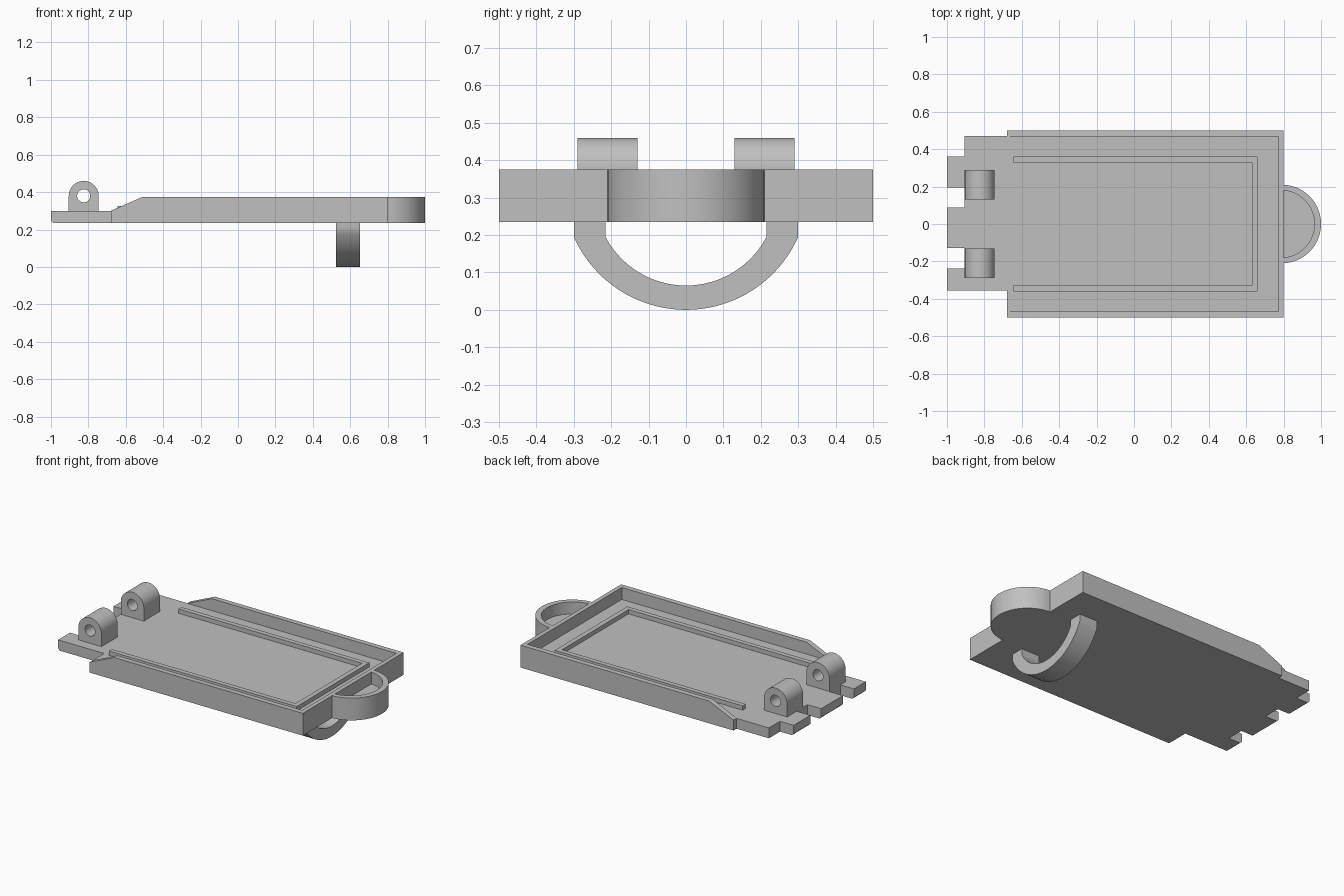
import bpy, bmesh, math

if "Cube" in bpy.data.objects:
    bpy.data.objects.remove(bpy.data.objects["Cube"])

grey = bpy.data.materials.new("plain grey")
grey.diffuse_color = (0.53, 0.53, 0.53, 1)
grey.use_nodes = True
grey.node_tree.nodes["Principled BSDF"].inputs["Base Color"].default_value = grey.diffuse_color

BOTTOM, FLOOR, RIM = 0.235, 0.30, 0.375


def finish(name, bm):
    bmesh.ops.recalc_face_normals(bm, faces=bm.faces)
    mesh = bpy.data.meshes.new(name)
    bm.to_mesh(mesh)
    bm.free()
    obj = bpy.data.objects.new(name, mesh)
    bpy.context.collection.objects.link(obj)
    mesh.materials.append(grey)
    bpy.ops.object.select_all(action='DESELECT')
    obj.select_set(True)
    bpy.context.view_layer.objects.active = obj
    bpy.ops.object.shade_smooth_by_angle(angle=math.radians(30))
    return obj


def place(p, axis, d):
    """Put a 2D point in space: the profile lies across the given axis."""
    a, b = p
    return {'x': (d, a, b), 'y': (a, d, b), 'z': (a, b, d)}[axis]


def prism(name, pts, axis, lo, hi, edit=None):
    bm = bmesh.new()
    face = bm.faces.new([bm.verts.new(place(p, axis, lo)) for p in pts])
    res = bmesh.ops.extrude_face_region(bm, geom=[face], use_keep_orig=True)
    shift = [h - l for h, l in zip(place((0, 0), axis, hi), place((0, 0), axis, lo))]
    bmesh.ops.translate(bm, vec=shift,
                        verts=[v for v in res['geom'] if isinstance(v, bmesh.types.BMVert)])
    bmesh.ops.recalc_face_normals(bm, faces=bm.faces)
    if edit:
        edit(bm)
    return finish(name, bm)


def tube(name, outer, inner, axis, lo, hi):
    """Solid between two closed loops with equal point counts."""
    bm = bmesh.new()
    loops = [[bm.verts.new(place(p, axis, d)) for p in pts]
             for pts, d in ((outer, lo), (outer, hi), (inner, hi), (inner, lo))]
    n = len(outer)
    for k in range(4):
        a, b = loops[k], loops[(k + 1) % 4]
        for i in range(n):
            j = (i + 1) % n
            bm.faces.new((a[i], a[j], b[j], b[i]))
    return finish(name, bm)


def arc(cx, cy, r, a0, a1, n):
    return [(cx + r * math.cos(math.radians(a0 + (a1 - a0) * i / n)),
             cy + r * math.sin(math.radians(a0 + (a1 - a0) * i / n))) for i in range(n + 1)]


# Base plate with hinge tabs at the left and a rounded lip at the right
lip = arc(0.79, 0, 0.21, -87.27, 87.27, 40)
tabs = [(-0.68, 0.5), (-0.68, 0.47), (-0.905, 0.47), (-0.905, 0.36), (-1, 0.36),
        (-1, 0.195), (-0.905, 0.195), (-0.905, 0.087), (-1, 0.087), (-1, -0.128),
        (-0.905, -0.128), (-0.905, -0.238), (-1, -0.238), (-1, -0.356),
        (-0.68, -0.356), (-0.68, -0.5)]


def chamfer_tabs(bm):
    edges = [e for e in bm.edges
             if all(v.co.x < -0.99 and v.co.z < BOTTOM + 0.01 for v in e.verts)]
    bmesh.ops.bevel(bm, geom=edges, offset=0.012, segments=1, affect='EDGES')


prism("base_plate", tabs + [(0.8, -0.5)] + lip + [(0.8, 0.5)], 'z', BOTTOM, FLOOR, chamfer_tabs)

# Raised rim: two side walls with sloped ends, and an end wall
side = [(-0.68, FLOOR), (0.8, FLOOR), (0.8, RIM), (-0.51, RIM)]
for label, s in (("front", -1), ("back", 1)):
    prism(label + "_wall", side, 'y', s * 0.467, s * 0.5)
prism("end_wall", [(0.773, -0.467), (0.8, -0.467), (0.8, 0.467), (0.773, 0.467)],
      'z', FLOOR, RIM)

# Curved wall of the lip
prism("lip_wall", lip + arc(0.785, 0, 0.18, 85.2, -85.2, 40), 'z', FLOOR, RIM)

# Low U-shaped ridge on the floor
prism("inner_ridge", [(-0.645, -0.36), (0.66, -0.36), (0.66, 0.36), (-0.645, 0.36),
                      (-0.645, 0.33), (0.63, 0.33), (0.63, -0.33), (-0.645, -0.33)],
      'z', FLOOR, FLOOR + 0.027)

# Hinge lugs: round top, square foot, round hole
LX, LZ, LR = -0.825, 0.38, 0.08
outer, inner = [], []
for i in range(48):
    a = math.tau * i / 48
    c, s = math.cos(a), math.sin(a)
    r = LR if s >= 0 else LR / max(abs(c), abs(s))
    outer.append((LX + r * c, LZ + r * s))
    inner.append((LX + 0.035 * c, LZ + 0.035 * s))
for label, y in (("front", -0.29), ("back", 0.13)):
    tube(label + "_hinge_lug", outer, inner, 'y', y, y + 0.16)

# Curved handle under the plate
a_out = math.degrees(math.asin((0.328 - 0.195) / 0.328))
a_in = math.degrees(math.asin((0.308 - 0.195) / 0.243))
handle = ([(-0.30, BOTTOM)] + arc(0, 0.328, 0.328, 180 + a_out, 360 - a_out, 40)
          + [(0.30, BOTTOM), (0.215, BOTTOM)]
          + arc(0, 0.308, 0.243, 360 - a_in, 180 + a_in, 40) + [(-0.215, BOTTOM)])
prism("under_handle", handle, 'x', 0.525, 0.652)
